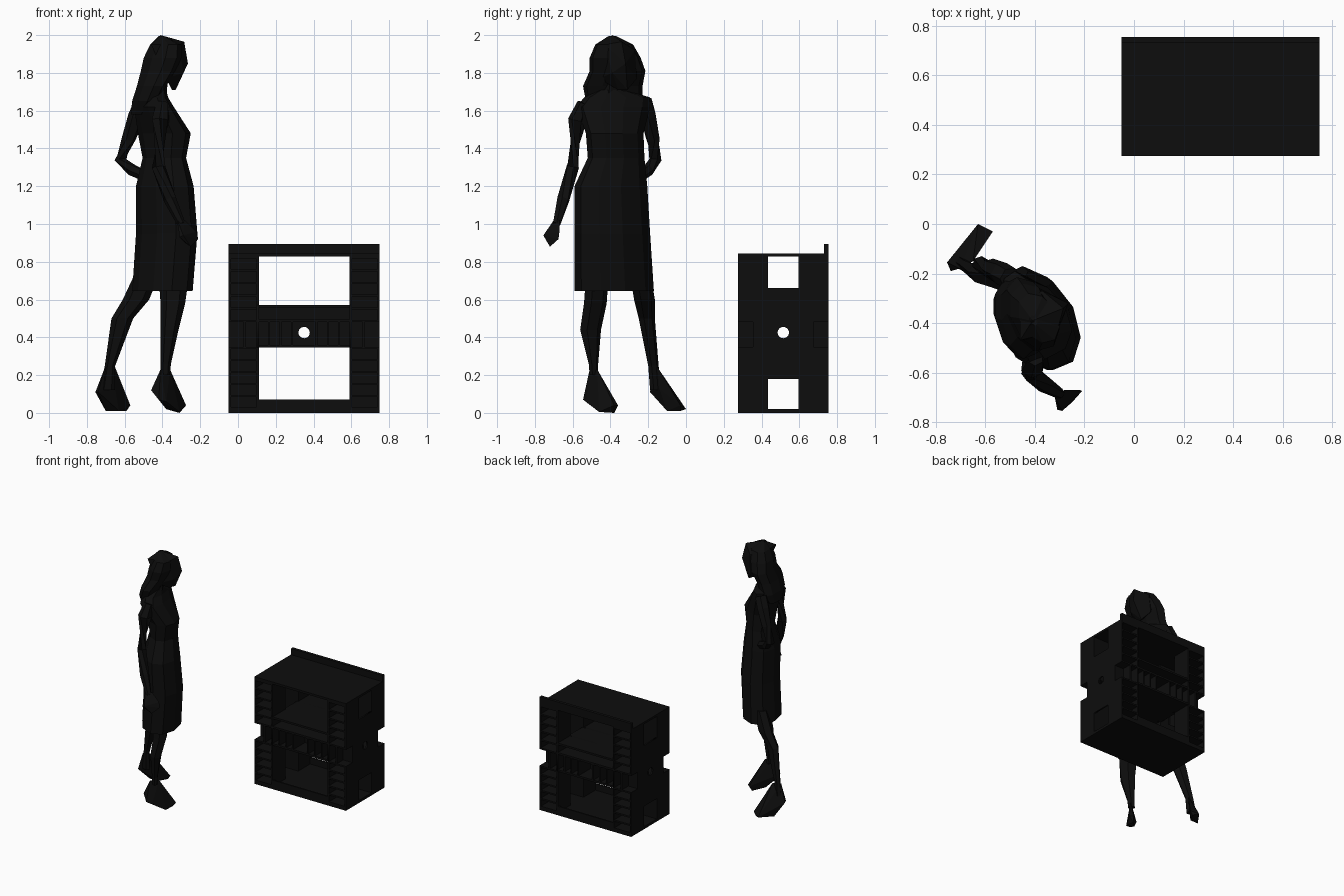
import bpy, bmesh
from math import cos, sin, pi, radians
from mathutils import Vector

if "Cube" in bpy.data.objects:
    bpy.data.objects.remove(bpy.data.objects["Cube"])

BLACK = bpy.data.materials.new("black")
BLACK.diffuse_color = (0.004, 0.004, 0.004, 1)
BLACK.use_nodes = True
BLACK.node_tree.nodes["Principled BSDF"].inputs["Base Color"].default_value = BLACK.diffuse_color
CX, CY = 0.35, 0.515          # cabinet centre
SIGNS = [(i, j) for i in (-1, 1) for j in (-1, 1)]


def add(name, data):
    ob = bpy.data.objects.new(name, data)
    data.materials.append(BLACK)
    bpy.context.collection.objects.link(ob)
    return ob


def finish(name, bm):
    bmesh.ops.recalc_face_normals(bm, faces=bm.faces)
    me = bpy.data.meshes.new(name)
    bm.to_mesh(me)
    bm.free()
    return add(name, me)


def boxes(name, items):
    """Boxes given as x0, x1, y0, y1, z0, z1 from the cabinet centre."""
    bm = bmesh.new()
    for x0, x1, y0, y1, z0, z1 in items:
        vs = bmesh.ops.create_cube(bm, size=1)["verts"]
        for v in vs:
            v.co = (CX + (x0 + x1) / 2 + v.co.x * (x1 - x0),
                    CY + (y0 + y1) / 2 + v.co.y * (y1 - y0),
                    (z0 + z1) / 2 + v.co.z * (z1 - z0))
    return finish(name, bm)


def holed_plate(name, half, z0, z1, loc, turn):
    """Upright plate with a round hole at z 0.425."""
    cu = bpy.data.curves.new(name, 'CURVE')
    cu.dimensions, cu.fill_mode, cu.extrude = '2D', 'BOTH', 0.006
    rect = [(-half, z0), (half, z0), (half, z1), (-half, z1)]
    ring = [(0.03 * cos(2 * pi * k / 24), 0.425 + 0.03 * sin(2 * pi * k / 24)) for k in range(24)]
    for pts in (rect, ring):
        sp = cu.splines.new('POLY')
        sp.points.add(len(pts) - 1)
        sp.use_cyclic_u = True
        for p, (x, y) in zip(sp.points, pts):
            p.co = (x, y, 0, 1)
    ob = add(name, cu)
    ob.location = (CX + loc[0], CY + loc[1], 0)
    ob.rotation_euler = (pi / 2, 0, turn)


def skin(name, rings):
    bm = bmesh.new()
    loops = [[bm.verts.new(p) for p in r] for r in rings]
    n = len(loops[0])
    for a, b in zip(loops, loops[1:]):
        for k in range(n):
            bm.faces.new((a[k], a[(k + 1) % n], b[(k + 1) % n], b[k]))
    bm.faces.new(loops[0])
    bm.faces.new(loops[-1])
    return finish(name, bm)


def loft(name, levels, n=8, lean=110):
    """Level rings: z, x0, x1, y0, y1; lean turns the oval."""
    raw = [(cos(2 * pi * k / n), cos(2 * pi * k / n - radians(lean))) for k in range(n)]
    my = max(abs(p[1]) for p in raw)
    return skin(name, [[((x0 + x1) / 2 + u * (x1 - x0) / 2, (y0 + y1) / 2 + v / my * (y1 - y0) / 2, z)
                        for u, v in raw] for z, x0, x1, y0, y1 in levels])


def tube(name, pts, n=6):
    """Limb along points x, y, z, radius."""
    c = [Vector(p[:3]) for p in pts]
    rings = []
    for i, p in enumerate(pts):
        d = c[min(i + 1, len(c) - 1)] - c[max(i - 1, 0)]
        q = Vector((0, 0, 1)).rotation_difference(d.normalized())
        rings.append([c[i] + q @ Vector((p[3] * cos(2 * pi * k / n), p[3] * sin(2 * pi * k / n), 0))
                      for k in range(n)])
    return skin(name, rings)


def hull(name, pts):
    bm = bmesh.new()
    for p in pts:
        bm.verts.new(p)
    bmesh.ops.convex_hull(bm, input=bm.verts)
    return finish(name, bm)


# Cabinet slabs, back lip and plinth
boxes("cabinet_top", [(-.4, .4, -.24, .24, .828, .845)])
boxes("cabinet_base", [(-.4, .4, -.24, .24, 0, .02)])
boxes("back_lip", [(-.4, .4, .216, .24, .845, .893)])
boxes("plinth_rails", [(-.24, .24, min(s * .228, s * .24), max(s * .228, s * .24), .02, .07) for s in (-1, 1)])


def corner(x0, x1, y0, y1, z0, z1):
    """Box repeated in all four corners."""
    return [(min(i * x0, i * x1), max(i * x0, i * x1), min(j * y0, j * y1), max(j * y0, j * y1), z0, z1)
            for i, j in SIGNS]


# Corner posts: open pigeonhole stacks above and below the waist notch
for name, z0, z1 in (("lower", .02, .35), ("upper", .48, .828)):
    boxes(name + "_post_walls", corner(.388, .4, .08, .24, z0, z1) + corner(.24, .252, .08, .24, z0, z1)
          + corner(.252, .388, .08, .092, z0, z1))
    shelves = []
    for k in range(6):
        z = z0 + (z1 - z0 - .012) * k / 5
        shelves += corner(.252, .388, .092, .24, z, z + .012)
    boxes(name + "_post_shelves", shelves)

# Middle decks, dividers and notch walls
boxes("middle_decks", [(-.24, .24, -.24, .24, z, z + .015) for z in (.345, .48, .555)])
boxes("middle_dividers", [b for x in (.06, .12, .18) for b in corner(x, x + .01, .086, .24, .36, .48)])
boxes("notch_walls", corner(.388, .4, .08, .16, .345, .485) + corner(.32, .4, .148, .16, .345, .485)
      + corner(.308, .32, .148, .24, .345, .485))
for s in (-1, 1):
    holed_plate("side_panel", .08, .18, .66, (s * .394, 0), pi / 2)
    holed_plate("inner_side_panel", .24, .345, .57, (s * .246, 0), pi / 2)
    holed_plate("middle_panel", .32, .345, .57, (0, s * .086), 0)

# Dress with waist, bust and shoulders
loft("dress", [(.645, -.56, -.24, -.59, -.17), (.95, -.54, -.215, -.59, -.19),
               (1.2, -.54, -.235, -.59, -.205), (1.35, -.505, -.275, -.52, -.22),
               (1.48, -.53, -.25, -.53, -.225), (1.62, -.55, -.34, -.58, -.19),
               (1.67, -.54, -.37, -.54, -.19), (1.71, -.48, -.38, -.46, -.32)], n=10)
loft("neck", [(1.66, -.48, -.38, -.45, -.33), (1.78, -.46, -.37, -.43, -.34)], n=6)

# Head bowed forward, with long hair behind
hull("head", [(-.41, -.39, 2), (-.46, -.47, 1.95), (-.46, -.31, 1.95), (-.285, -.34, 1.965),
              (-.31, -.43, 1.95), (-.265, -.32, 1.85), (-.29, -.39, 1.8), (-.33, -.31, 1.71),
              (-.35, -.36, 1.71), (-.38, -.26, 1.77), (-.38, -.46, 1.77), (-.37, -.27, 1.92)])
loft("hair", [(1.58, -.57, -.47, -.46, -.27), (1.65, -.565, -.42, -.53, -.23), (1.73, -.54, -.38, -.545, -.23),
              (1.81, -.52, -.33, -.51, -.215), (1.88, -.505, -.3, -.51, -.24),
              (1.95, -.47, -.3, -.48, -.28), (1.995, -.42, -.39, -.41, -.37)], n=9)

# Arms: right hangs, left bends to the back of the waist
tube("right_arm", [(-.4, -.54, 1.64, .035), (-.41, -.575, 1.55, .05), (-.42, -.6, 1.3, .036),
                   (-.36, -.65, 1.13, .034), (-.3, -.685, 1.0, .022)])
hull("right_hand", [(-.32, -.7, 1.02), (-.28, -.67, 1.02), (-.31, -.75, .93), (-.29, -.755, .94),
                    (-.22, -.67, .96), (-.21, -.675, .92), (-.25, -.72, .88), (-.28, -.72, .9)])
tube("left_arm", [(-.5, -.22, 1.65, .045), (-.535, -.2, 1.57, .047), (-.58, -.175, 1.45, .037),
                  (-.622, -.162, 1.34, .033), (-.56, -.2, 1.285, .032), (-.48, -.25, 1.25, .03)])

# Legs
loft("right_leg", [(.2, -.41, -.36, -.51, -.465), (.26, -.41, -.355, -.515, -.465), (.44, -.41, -.315, -.56, -.45),
                   (.58, -.41, -.28, -.54, -.42), (.72, -.42, -.26, -.53, -.41)], n=6)
loft("left_leg", [(.12, -.73, -.65, -.19, -.13), (.25, -.705, -.65, -.2, -.145), (.5, -.67, -.555, -.25, -.165),
                  (.6, -.61, -.47, -.275, -.165), (.75, -.54, -.41, -.3, -.19)], n=6)

# Shoes
hull("right_shoe", [(-.41, -.51, .23), (-.36, -.47, .23), (-.46, -.52, .12), (-.42, -.545, .07),
                    (-.38, -.53, .06), (-.38, -.45, .02), (-.31, -.46, .005), (-.31, -.38, 0),
                    (-.275, -.38, .04), (-.3, -.36, .04), (-.35, -.44, .14)])
hull("left_shoe", [(-.705, -.18, .24), (-.65, -.15, .24), (-.755, -.155, .11), (-.74, -.19, .11),
                   (-.7, -.1, .01), (-.63, -.1, .01), (-.59, -.03, .01), (-.63, 0, .02),
                   (-.57, -.03, .04), (-.65, -.14, .13), (-.67, -.1, .12)])

# Centre the whole model on the ground
for ob in bpy.data.objects:
    ob.select_set(False)
